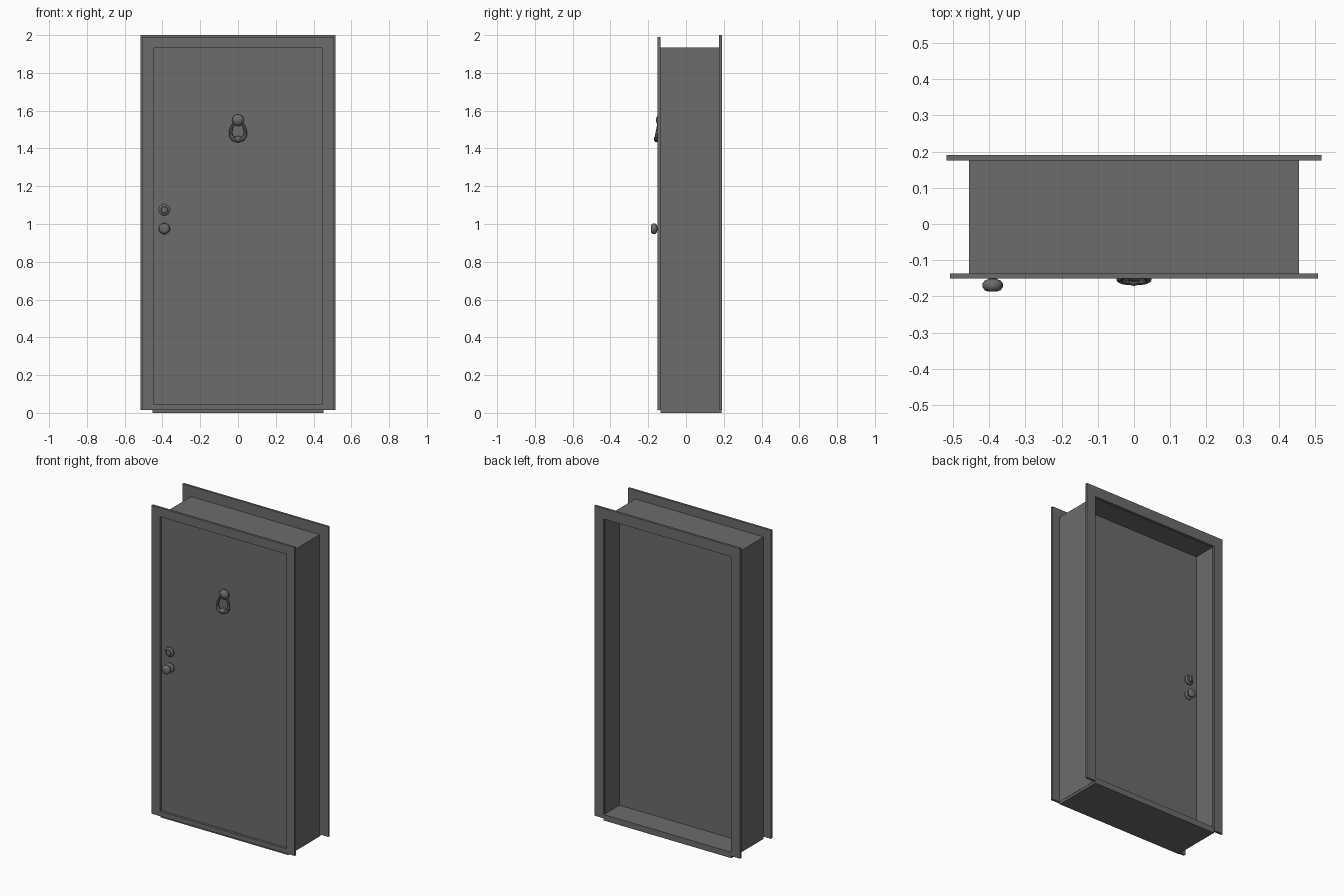
import bpy, bmesh, math
from mathutils import Matrix, Vector

cube = bpy.data.objects.get("Cube")
if cube:
    bpy.data.objects.remove(cube, do_unlink=True)

grey = bpy.data.materials.new("dark_grey")
grey.use_nodes = True
colour = (0.15, 0.15, 0.15, 1)
grey.diffuse_color = colour
grey.node_tree.nodes["Principled BSDF"].inputs["Base Color"].default_value = colour


def finish(name, bm, smooth=False):
    bmesh.ops.recalc_face_normals(bm, faces=bm.faces)
    mesh = bpy.data.meshes.new(name)
    bm.to_mesh(mesh)
    bm.free()
    mesh.materials.append(grey)
    obj = bpy.data.objects.new(name, mesh)
    bpy.context.collection.objects.link(obj)
    if smooth:
        bpy.ops.object.select_all(action='DESELECT')
        obj.select_set(True)
        bpy.context.view_layer.objects.active = obj
        bpy.ops.object.shade_smooth_by_angle(angle=math.radians(40))
    return obj


def box(name, x, y, z):
    """Box from (min, max) pairs."""
    bm = bmesh.new()
    bmesh.ops.create_cube(bm, size=1)
    for v in bm.verts:
        v.co = [lo + (c + 0.5) * (hi - lo) for c, (lo, hi) in zip(v.co, (x, y, z))]
    return finish(name, bm)


def portal(name, outer, inner, top, inner_top, bottom, y0, y1):
    """Upside-down U outline, extruded along y."""
    outline = [(-outer, bottom), (-outer, top), (outer, top), (outer, bottom),
               (inner, bottom), (inner, inner_top), (-inner, inner_top), (-inner, bottom)]
    bm = bmesh.new()
    face = bm.faces.new([bm.verts.new((x, y0, z)) for x, z in outline])
    new = bmesh.ops.extrude_face_region(bm, geom=[face])["geom"]
    bmesh.ops.translate(bm, vec=(0, y1 - y0, 0),
                        verts=[g for g in new if isinstance(g, bmesh.types.BMVert)])
    return finish(name, bm)


def lathe(name, profile, x, y, z, facing):
    """Turn (radius, depth) pairs around the y axis; facing -1 is the front."""
    bm = bmesh.new()
    verts = [bm.verts.new((r, facing * d, 0)) for r, d in profile]
    edges = [bm.edges.new(pair) for pair in zip(verts, verts[1:])]
    bmesh.ops.spin(bm, geom=verts + edges, axis=(0, 1, 0), cent=(0, 0, 0),
                   angle=math.tau, steps=24)
    bmesh.ops.remove_doubles(bm, verts=bm.verts, dist=0.00005)
    bmesh.ops.translate(bm, vec=(x, y, z), verts=bm.verts)
    return finish(name, bm, smooth=True)


# Frame and door leaf
FRONT, BACK = -0.13, 0.03
portal("jamb", 0.455, 0.45, 1.935, 1.93, 0.015, -0.137, 0.176)
portal("front_trim", 0.507, 0.448, 1.99, 1.932, 0.015, -0.151, -0.136)
box("front_trim_sill", (-0.448, 0.448), (-0.151, -0.136), (0.015, 0.045))
portal("back_trim", 0.517, 0.453, 2.0, 1.932, 0.015, 0.175, 0.19)
box("floor_sill", (-0.453, 0.453), (-0.136, 0.187), (0, 0.038))
box("door_leaf", (-0.45, 0.45), (FRONT, BACK), (0.038, 1.931))

# Knobs and locks on both faces of the door
knob = [(0, 0), (0.03, 0), (0.03, 0.006), (0.025, 0.01), (0.012, 0.012), (0.012, 0.022),
        (0.022, 0.026), (0.028, 0.034), (0.028, 0.044), (0.022, 0.053), (0.012, 0.056), (0, 0.056)]
rose = [(0, 0), (0.03, 0), (0.03, 0.007), (0.024, 0.013), (0.019, 0.014),
        (0.018, 0.011), (0.016, 0.016), (0, 0.017)]
for side, y, facing in (("front", FRONT, -1), ("back", BACK, 1)):
    depth = 1 if facing < 0 else 0.75
    lathe(side + "_knob", [(r, d * depth) for r, d in knob], -0.39, y, 0.975, facing)
    lathe(side + "_lock", rose, -0.39, y, 1.075, facing)
box("thumb_turn", (-0.395, -0.385), (BACK, BACK + 0.035), (1.057, 1.093))

# Knocker: boss, pear-shaped ring that thickens downward, and striker
lathe("knocker_boss", [(0, 0), (0.031, 0), (0.031, 0.012), (0.024, 0.02),
                       (0.014, 0.027), (0, 0.029)], 0, FRONT, 1.55, -1)

bm = bmesh.new()
STEPS, SIDES = 32, 8
rings = []
for i in range(STEPS):
    a = math.tau * i / STEPS
    up = math.cos(a)
    width = 0.033 - 0.011 * up
    centre = Vector((width * 1.15 * math.sin(a), -0.15 + 0.007 * up, 1.497 + 0.053 * up))
    out = Vector((math.sin(a), 0, up))
    thick = 0.0085 - 0.0035 * up
    ring = []
    for j in range(SIDES):
        b = math.tau * j / SIDES
        ring.append(bm.verts.new(centre + thick * (out * math.cos(b)
                                                   + Vector((0, 1, 0)) * math.sin(b))))
    rings.append(ring)
for i, ring in enumerate(rings):
    nxt = rings[(i + 1) % STEPS]
    for j in range(SIDES):
        k = (j + 1) % SIDES
        bm.faces.new((ring[j], ring[k], nxt[k], nxt[j]))
finish("knocker_ring", bm, smooth=True)

bm = bmesh.new()
bmesh.ops.create_uvsphere(bm, u_segments=16, v_segments=8, radius=1,
                          matrix=Matrix.Translation((0, -0.15, 1.45))
                          @ Matrix.Diagonal((0.02, 0.021, 0.016, 1)))
finish("knocker_striker", bm, smooth=True)
